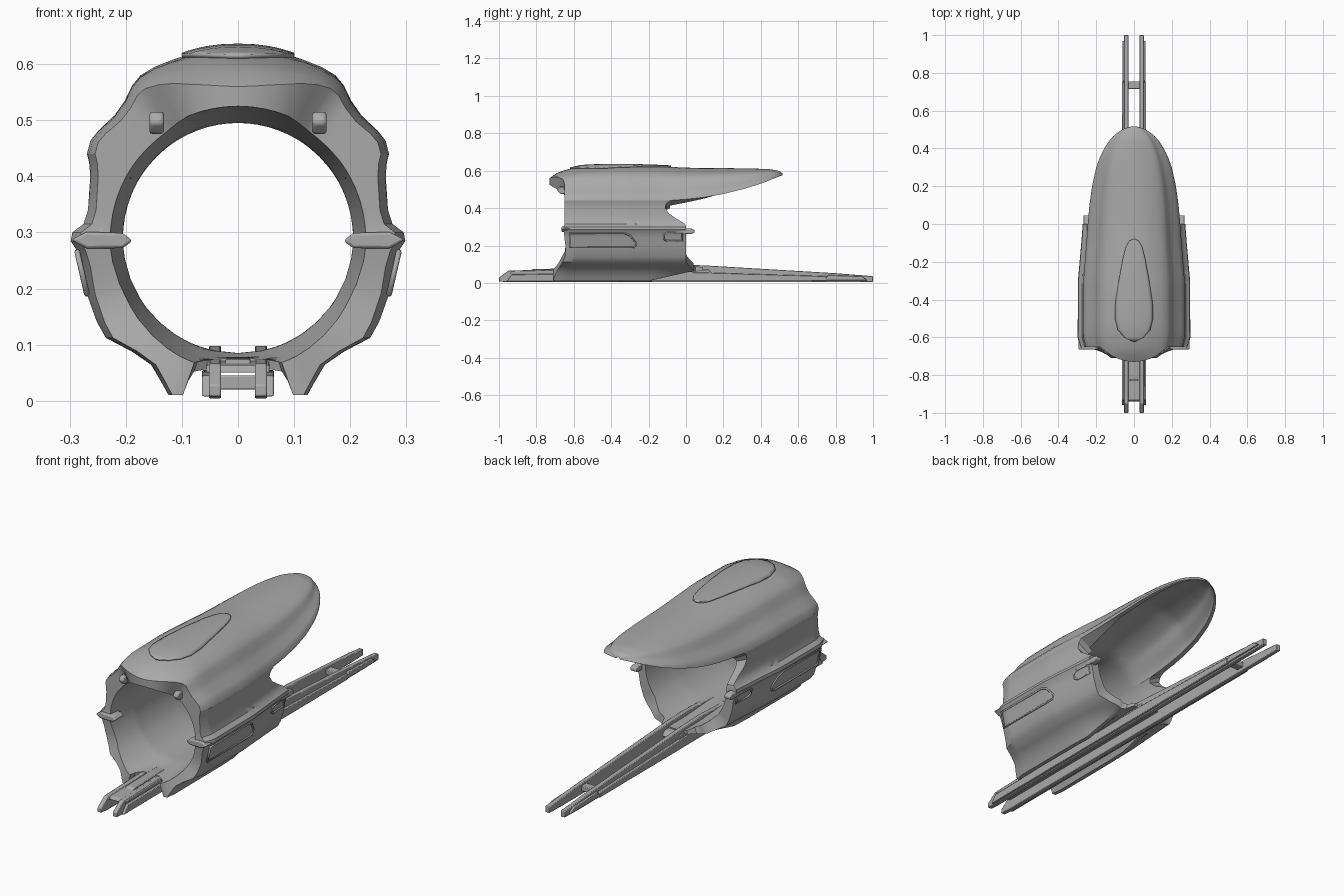
import bpy, bmesh, math
from mathutils import Vector

if "Cube" in bpy.data.objects:
    bpy.data.objects.remove(bpy.data.objects["Cube"])

grey = bpy.data.materials.new("metal grey")
grey.diffuse_color = (0.40, 0.40, 0.40, 1)
grey.use_nodes = True
grey.node_tree.nodes["Principled BSDF"].inputs["Base Color"].default_value = grey.diffuse_color


def interp(table, v):
    """Linear lookup in a list of (key, value) pairs."""
    if v <= table[0][0]:
        return table[0][1]
    for (a, p), (b, q) in zip(table, table[1:]):
        if v <= b:
            return p + (q - p) * (v - a) / (b - a)
    return table[-1][1]


def clamp(v):
    return max(0.0, min(1.0, v))


def make(name, verts, faces, angle=35, bevel=0):
    me = bpy.data.meshes.new(name)
    me.from_pydata([tuple(v) for v in verts], [], faces)
    bm = bmesh.new()
    bm.from_mesh(me)
    bmesh.ops.remove_doubles(bm, verts=bm.verts, dist=1e-5)
    bmesh.ops.recalc_face_normals(bm, faces=bm.faces)
    bm.to_mesh(me)
    bm.free()
    me.materials.append(grey)
    ob = bpy.data.objects.new(name, me)
    bpy.context.collection.objects.link(ob)
    if bevel:
        b = ob.modifiers.new("bevel", 'BEVEL')
        b.width, b.segments = bevel, 2
    bpy.ops.object.select_all(action='DESELECT')
    ob.select_set(True)
    bpy.context.view_layer.objects.active = ob
    bpy.ops.object.shade_smooth_by_angle(angle=math.radians(angle))
    return ob


def loft(name, rings, angle=35):
    """Join equal closed rings into a solid whose ends are strips of quads."""
    n = len(rings[0])
    verts = [p for r in rings for p in r]
    faces = [(j * n + i, j * n + (i + 1) % n, (j + 1) * n + (i + 1) % n, (j + 1) * n + i)
             for j in range(len(rings) - 1) for i in range(n)]
    for base in (0, (len(rings) - 1) * n):
        faces += [(base + i, base + i + 1, base + n - 2 - i, base + n - 1 - i)
                  for i in range(n // 2 - 1)]
    return make(name, verts, faces, angle)


def prism(name, outline, x0, x1, bevel=0.003):
    """Side outline (y, z) extruded from x0 to x1."""
    n = len(outline)
    verts = [(x, y, z) for x in (x0, x1) for y, z in outline]
    faces = [tuple(range(n)), tuple(range(n, 2 * n))]
    faces += [(i, (i + 1) % n, n + (i + 1) % n, n + i) for i in range(n)]
    return make(name, verts, faces, 30, bevel)


# Lengthwise shape of the shell: half width, crown height, flap edge height
WIDTH = [(-0.75, .27), (-.3, .268), (-.1, .252), (0, .245), (.1, .236), (.2, .222), (.3, .2),
         (.36, .178), (.4, .158), (.44, .132), (.47, .105), (.495, .072), (.51, .04), (.517, .01)]
CROWN = [(-.73, .56), (-.7, .583), (-.65, .603), (-.55, .625), (-.35, .63), (-.15, .624),
         (0, .616), (.35, .612), (.45, .608), (.5, .598), (.517, .585)]
EDGE = [(-.1, .44), (0, .447), (.1, .458), (.2, .475), (.3, .5), (.4, .53), (.5, .57), (.517, .576)]
# Cross-section stations: x, z, front y (upper) / x, z, front y, back y (lower)
UPPER = [(0, .63, -.73), (.03, .629, -.728), (.06, .625, -.722), (.09, .617, -.713),
         (.12, .607, -.7), (.15, .595, -.68), (.175, .58, -.662), (.19, .562, -.652),
         (.203, .535, -.65), (.222, .508, -.65), (.25, .482, -.65), (.264, .464, -.65), (.27, .44, -.65)]
LOWER = [(.27, .44, -.65, -.085), (.266, .425, -.65, -.105), (.264, .40, -.65, -.112),
         (.266, .37, -.65, -.09), (.268, .34, -.65, -.045), (.276, .315, -.65, -.005),
         (.296, .30, -.652, 0), (.299, .285, -.655, 0), (.288, .268, -.652, 0), (.279, .24, -.65, 0),
         (.27, .19, -.643, 0), (.252, .14, -.648, 0), (.236, .112, -.66, 0), (.19, .088, -.675, .02),
         (.155, .064, -.69, .04), (.135, .03, -.705, .04), (.124, .01, -.71, .04), (.104, .01, -.71, .05),
         (.094, .035, -.70, .07), (.083, .052, -.68, .09), (.05, .058, -.66, .09), (0, .06, -.66, .09)]


def top_point(x, z, y):
    crown, edge = interp(CROWN, y), interp(EDGE, y)
    return Vector((x / .27 * interp(WIDTH, y), y, crown - (crown - edge) * (.63 - z) / .19))


def low_point(x, z, y):
    lift = clamp((y + .2) / .22) * clamp((.07 - z) / .06) * clamp(x / .08) * .05
    return Vector((x / .27 * interp(WIDTH, y), y, z + lift))


def inner(p, flap):
    """Matching point on the round bore, thinning out towards the rear."""
    y = p.y
    d = Vector((p.x, 0, p.z - .29))
    r = .205 + .03 * clamp((-.5 - y) / .2) + .012 * clamp((y + .2) / .2)
    q = Vector((0, y, .29)) + d.normalized() * min(r, d.length * .93)
    if flap:
        e = interp(EDGE, y)
        thin = Vector((p.x * .9, y, e + (p.z - e) * .86))
        q = q.lerp(thin, clamp((y + .2) / .35))
    return q


def shell(name, stations, point, flap):
    n = 48
    rings = []
    for k in range(n + 1):
        t = 1 - (1 - k / n) ** 1.5 if flap else k / n
        outer, bore = [], []
        for x, z, y0, y1 in stations:
            y = y0 + (y1 - y0) * t
            p = point(abs(x), z, y)
            p.x *= math.copysign(.945 + .055 * clamp((y - y0) / .05), x)
            outer.append(p)
            bore.append(inner(p, flap))
        rings.append(outer + bore[::-1])
    return loft(name, rings)


up = [(x, z, f, .517) for x, z, f in UPPER]
shell("upper_shell", [(-s[0],) + s[1:] for s in up[:0:-1]] + up, top_point, True)
shell("lower_shell", LOWER + [(-s[0],) + s[1:] for s in LOWER[-2::-1]], low_point, False)

# Teardrop plate on the crown
TEAR = [(-.62, .01), (-.6, .05), (-.56, .085), (-.5, .1), (-.42, .098), (-.3, .08),
        (-.18, .058), (-.12, .042), (-.09, .025), (-.08, .005)]
TOPZ = [(s[0], s[1]) for s in UPPER]
verts, faces, m = [], [], 12
for y, w in TEAR:
    for i in range(m + 1):
        x = w * (2 * i / m - 1)
        p = top_point(abs(x), interp(TOPZ, abs(x)), y)
        verts.append((x, y, p.z + .004))
for j in range(len(TEAR) - 1):
    for i in range(m):
        a = j * (m + 1) + i
        faces.append((a, a + 1, a + m + 2, a + m + 1))
plate = make("crown_plate", verts, faces)
so = plate.modifiers.new("thickness", 'SOLIDIFY')
so.thickness, so.offset = .008, 0

# Raised frames on the flanks
SIDE = sorted((s[1], s[0]) for s in LOWER[7:13])


def frame(name, outline, side):
    cu = bpy.data.curves.new(name, 'CURVE')
    cu.dimensions, cu.bevel_depth, cu.bevel_resolution = '3D', .005, 1
    sp = cu.splines.new('POLY')
    sp.points.add(len(outline) - 1)
    for pt, (y, z) in zip(sp.points, outline):
        pt.co = (side * low_point(interp(SIDE, z), z, y).x, y, z, 1)
    sp.use_cyclic_u = True
    cu.materials.append(grey)
    bpy.context.collection.objects.link(bpy.data.objects.new(name, cu))


RAIL = [(-1, .008), (-1, .028), (-.95, .066), (-.6, .074), (-.05, .098), (.09, .094),
        (.8, .052), (1, .036), (1, .006), (.9, .004), (-.95, .004)]
for s, tag in ((1, "right"), (-1, "left")):
    frame("flank_frame_" + tag, [(-.62, .19), (-.62, .266), (-.33, .266), (-.3, .255),
                                 (-.265, .21), (-.275, .192), (-.3, .19)], s)
    frame("rear_frame_" + tag, [(-.02, .225), (-.1, .225), (-.12, .235), (-.12, .258),
                                (-.1, .268), (-.02, .268)], s)
    # Long rails with side rib and rear clasp
    prism("rail_" + tag, RAIL, s * .03, s * .052)
    prism("rail_rib_" + tag, [(-.96, .008), (-.93, .045), (.1, .055), (.75, .036), (.75, .01)],
          s * .045, s * .064)
    prism("rail_clasp_" + tag, [(.74, .014), (.76, .042), (.94, .036), (.97, .014)], s * .045, s * .062)
    # Rim ornaments: side cap, upper bracket, rear knob
    cap = [(.188, .285), (.205, .299), (.27, .301), (.297, .287), (.27, .271), (.205, .272)]
    n = len(cap)
    make("rim_cap_" + tag, [(s * x, y, z) for y in (-.665, -.6) for x, z in cap],
         [tuple(range(n)), tuple(range(n, 2 * n))] +
         [(i, (i + 1) % n, n + (i + 1) % n, n + i) for i in range(n)], 30, .005)
    prism("rim_bracket_" + tag, [(-.69, .495), (-.68, .515), (-.62, .515), (-.62, .475), (-.67, .475)],
          s * .132, s * .158, .006)
    prism("rear_knob_" + tag, [(-.08, .265), (-.08, .29), (.03, .29), (.045, .283), (.045, .27), (.03, .262)],
          s * .235, s * .268, .004)

# Bridge plates between the rails
prism("front_bridge", [(-.94, .05), (-.93, .064), (-.6, .072), (.12, .072), (.14, .05)], -.056, .056)
prism("bridge_ridge", [(-.84, .06), (-.82, .074), (-.6, .078), (-.5, .06)], -.022, .022)
prism("rear_crossbar", [(.715, .02), (.715, .045), (.755, .045), (.755, .02)], -.035, .035)
